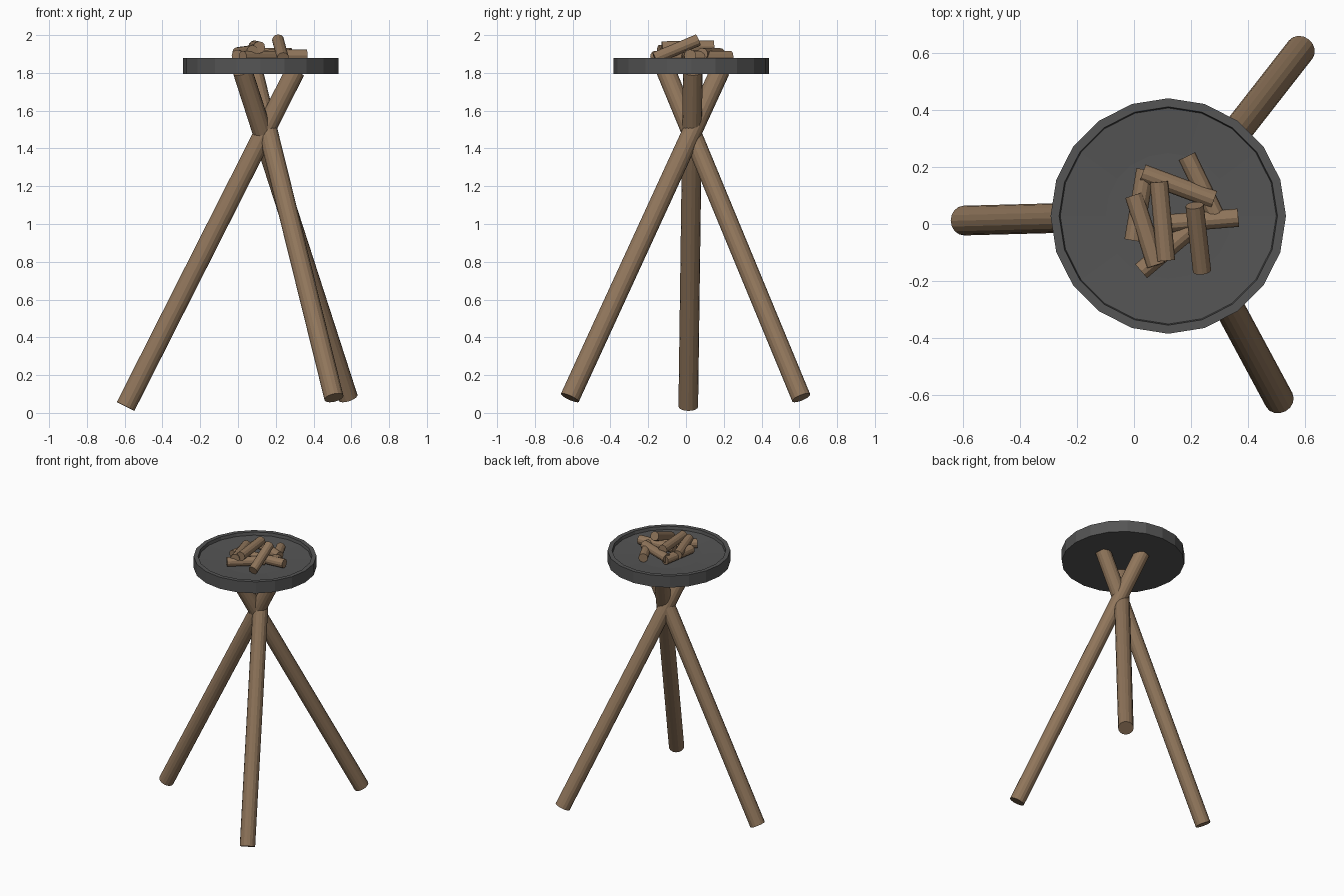
import bpy, bmesh, math
from mathutils import Vector

if "Cube" in bpy.data.objects:
    bpy.data.objects.remove(bpy.data.objects["Cube"])


def material(name, rgb):
    m = bpy.data.materials.new(name)
    m.diffuse_color = (*rgb, 1)
    m.use_nodes = True
    m.node_tree.nodes["Principled BSDF"].inputs["Base Color"].default_value = m.diffuse_color
    return m


WOOD = material("wood", (0.28, 0.18, 0.105))
IRON = material("iron", (0.09, 0.09, 0.09))


def finish(name, bm, mat):
    bmesh.ops.recalc_face_normals(bm, faces=bm.faces)
    me = bpy.data.meshes.new(name)
    bm.to_mesh(me)
    bm.free()
    me.materials.append(mat)
    ob = bpy.data.objects.new(name, me)
    bpy.context.collection.objects.link(ob)
    return ob


def rod(name, a, b, r, sides):
    """Capped cylinder running from point a to point b."""
    a, b = Vector(a), Vector(b)
    bm = bmesh.new()
    bmesh.ops.create_cone(bm, cap_ends=True, segments=sides,
                          radius1=r, radius2=r, depth=(b - a).length)
    ob = finish(name, bm, WOOD)
    ob.rotation_mode = 'QUATERNION'
    ob.rotation_quaternion = (b - a).to_track_quat('Z', 'Y')
    ob.location = (a + b) / 2


# Shallow dish: flat underside, raised rim, slightly hollow floor
profile = [(0.412, 1.795), (0.412, 1.88), (0.382, 1.88), (0.378, 1.858), (0.22, 1.85)]
N = 20
bm = bmesh.new()
rings = [[bm.verts.new((r * math.cos(2 * math.pi * i / N), r * math.sin(2 * math.pi * i / N), z))
          for i in range(N)] for r, z in profile]
for lo, hi in zip(rings, rings[1:]):
    for i in range(N):
        j = (i + 1) % N
        bm.faces.new((lo[i], lo[j], hi[j], hi[i]))
bm.faces.new(rings[0])
bm.faces.new(rings[-1])
dish = finish("dish", bm, IRON)
dish.location = (0.12, 0.028, 0)

# Three crossing legs
rod("left_leg", (-0.595, 0.012, 0.034), (0.303, 0.036, 1.81), 0.052, 16)
rod("front_leg", (0.508, -0.615, 0.08), (0.08, 0.18, 1.81), 0.052, 16)
rod("back_leg", (0.583, 0.61, 0.08), (0.024, -0.106, 1.81), 0.052, 16)

# Pile of firewood: end points of each stick
sticks = [
    ((-0.002, -0.058, 1.89), (0.04, 0.19, 1.89)),
    ((0.185, 0.237, 1.885), (0.29, 0.02, 1.885)),
    ((0.095, 0.0, 1.89), (0.365, 0.022, 1.892)),
    ((0.025, -0.165, 1.885), (0.22, 0.0, 1.885)),
    ((0.03, 0.178, 1.9), (0.28, 0.085, 1.9)),
    ((0.0, 0.1, 1.905), (0.077, -0.145, 1.915)),
    ((0.087, 0.147, 1.94), (0.112, -0.128, 1.935)),
    ((0.212, 0.065, 1.974), (0.238, -0.165, 1.878)),
]
for k, (a, b) in enumerate(sticks):
    rod(f"firewood_{k + 1}", a, b, 0.032, 12)
